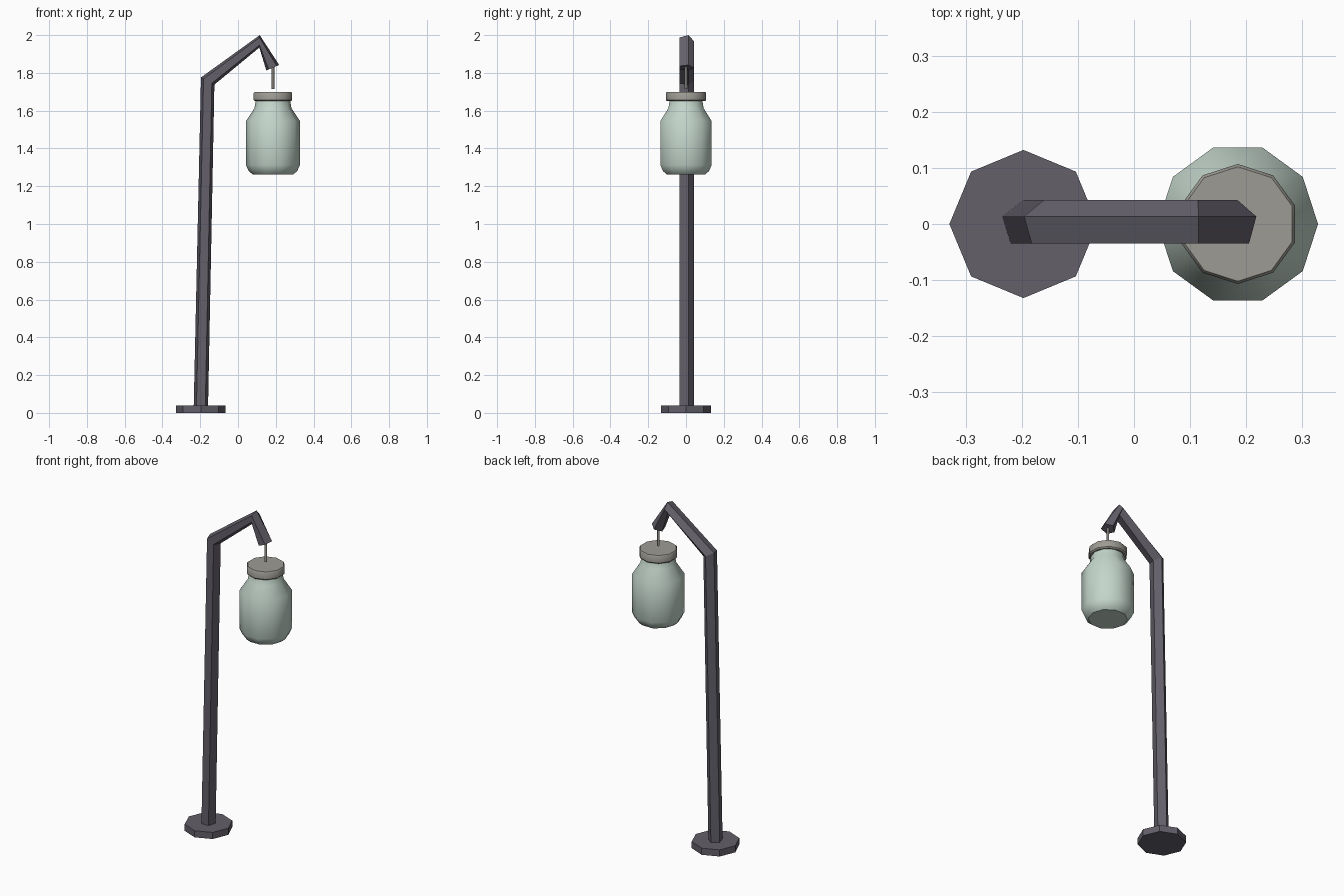
import bpy, bmesh
from math import cos, sin, radians, tau
from mathutils import Vector

cube = bpy.data.objects.get("Cube")
if cube:
    bpy.data.objects.remove(cube, do_unlink=True)


def material(name, rgb):
    m = bpy.data.materials.new(name)
    m.use_nodes = True
    m.diffuse_color = (*rgb, 1)
    m.node_tree.nodes["Principled BSDF"].inputs["Base Color"].default_value = (*rgb, 1)
    return m


iron = material("dark iron", (0.125, 0.115, 0.143))
glass = material("pale green glass", (0.55, 0.67, 0.60))
metal = material("grey metal", (0.34, 0.33, 0.295))


def loft(name, rings, mat, smooth=None):
    """Skin a list of equal vertex rings and cap both ends."""
    bm = bmesh.new()
    loops = [[bm.verts.new(p) for p in ring] for ring in rings]
    n = len(loops[0])
    for a, b in zip(loops, loops[1:]):
        for i in range(n):
            j = (i + 1) % n
            bm.faces.new((a[i], a[j], b[j], b[i]))
    bm.faces.new(loops[0][::-1])
    bm.faces.new(loops[-1])
    bmesh.ops.recalc_face_normals(bm, faces=bm.faces)
    mesh = bpy.data.meshes.new(name)
    bm.to_mesh(mesh)
    bm.free()
    mesh.materials.append(mat)
    ob = bpy.data.objects.new(name, mesh)
    bpy.context.collection.objects.link(ob)
    if smooth:
        bpy.ops.object.select_all(action="DESELECT")
        ob.select_set(True)
        bpy.context.view_layer.objects.active = ob
        bpy.ops.object.shade_smooth_by_angle(angle=radians(smooth))
    return ob


def lathe(name, x, profile, sides, mat, turn=0, smooth=None):
    """Stack of regular polygons from (radius, height) pairs."""
    angles = [radians(turn) + tau * i / sides for i in range(sides)]
    rings = [[(x + r * cos(a), r * sin(a), z) for a in angles] for r, z in profile]
    return loft(name, rings, mat, smooth)


# Ground plate
lathe("base_plate", -0.197, [(0.132, 0), (0.132, 0.04)], 8, iron)

# Bent five-sided pole: outer and inner edge (x, z) at each joint
joints = [
    ((-0.235, 0.01), (-0.159, 0.01)),
    ((-0.196, 1.776), (-0.125, 1.738)),
    ((0.115, 2.0), (0.113, 1.934)),
    ((0.218, 1.842), (0.150, 1.813)),
]
rings = []
for outer, inner in joints:
    o, i = Vector(outer), Vector(inner)
    mid, half = (o + i) / 2, (o - i) / 2
    ring = []
    for k in range(5):
        a = tau * k / 5
        p = mid + half * (sin(a) / sin(tau / 5))
        ring.append((p.x, 0.043 * cos(a), p.y))
    rings.append(ring)
loft("bent_pole", rings, iron)

# Hanging rod
lathe("hanging_rod", 0.185, [(0.007, 1.715), (0.007, 1.85)], 8, metal, smooth=50)

# Glass jar
lathe("glass_jar", 0.185,
      [(0.107, 1.262), (0.128, 1.28), (0.143, 1.312), (0.143, 1.545),
       (0.098, 1.613), (0.09, 1.66)],
      10, glass, smooth=38)

# Lid with bevelled rims
lathe("jar_lid", 0.185,
      [(0.1, 1.65), (0.107, 1.657), (0.107, 1.693), (0.102, 1.7)],
      10, metal, turn=18, smooth=38)
